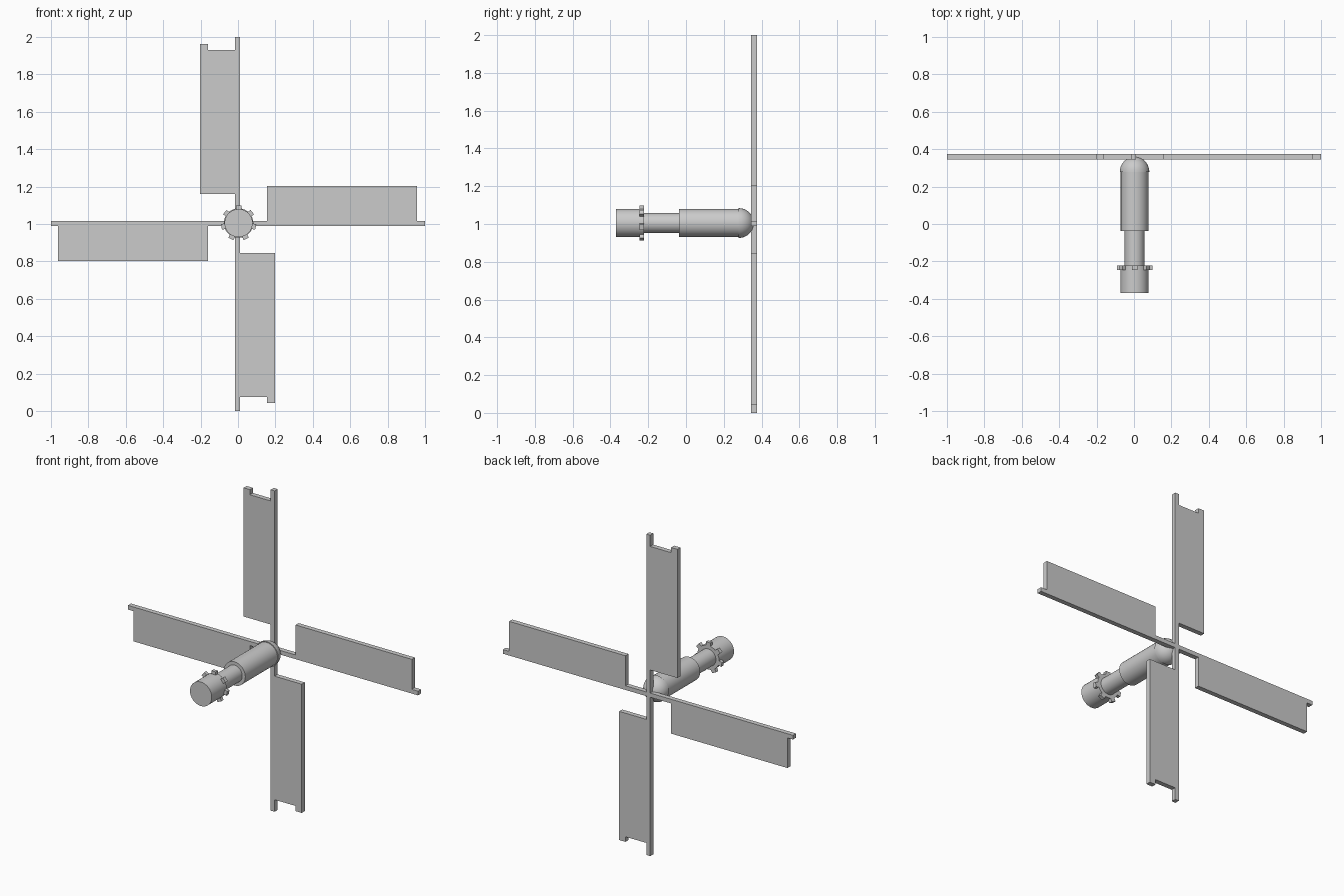
import bpy, bmesh, math
from mathutils import Matrix, Vector

if "Cube" in bpy.data.objects:
    bpy.data.objects.remove(bpy.data.objects["Cube"])

CX, CZ = 0.003, 1.005      # shaft axis
Y0, Y1 = 0.345, 0.375      # sail thickness range


def make_object(name, bm):
    bmesh.ops.recalc_face_normals(bm, faces=bm.faces)
    mesh = bpy.data.meshes.new(name)
    bm.to_mesh(mesh)
    bm.free()
    obj = bpy.data.objects.new(name, mesh)
    bpy.context.collection.objects.link(obj)
    return obj


def plate(name, outline):
    """Extrude an x-z outline through the sail thickness."""
    bm = bmesh.new()
    face = bm.faces.new([bm.verts.new((x, Y0, z)) for x, z in outline])
    ext = bmesh.ops.extrude_face_region(bm, geom=[face])
    verts = [v for v in ext["geom"] if isinstance(v, bmesh.types.BMVert)]
    bmesh.ops.translate(bm, verts=verts, vec=(0, Y1 - Y0, 0))
    return make_object(name, bm)


def rect(x0, x1, z0, z1):
    return [(x0, z0), (x1, z0), (x1, z1), (x0, z1)]


def turned(name, profile, segments=32):
    """Spin a (radius, y) profile around the shaft axis."""
    bm = bmesh.new()
    verts = [bm.verts.new((CX + r, y, CZ)) for r, y in profile]
    edges = [bm.edges.new(pair) for pair in zip(verts, verts[1:])]
    bmesh.ops.spin(bm, geom=verts + edges, cent=(CX, 0, CZ), axis=(0, 1, 0),
                   angle=2 * math.pi, steps=segments)
    bmesh.ops.remove_doubles(bm, verts=bm.verts, dist=1e-5)
    obj = make_object(name, bm)
    bpy.ops.object.select_all(action='DESELECT')
    bpy.context.view_layer.objects.active = obj
    obj.select_set(True)
    bpy.ops.object.shade_smooth_by_angle(angle=math.radians(35))
    return obj


# Crossed sail arms
plate("vertical_arm", rect(-0.016, 0.011, 0, 2))
plate("horizontal_arm", rect(-1, 1, 0.99, 1.016))

# Sail panels: the upright pair have a notched tip
plate("top_sail", [(-0.016, 1.16), (-0.016, 1.93), (-0.16, 1.93),
                   (-0.16, 1.962), (-0.203, 1.962), (-0.203, 1.16)])
plate("bottom_sail", [(0.011, 0.845), (0.011, 0.075), (0.155, 0.075),
                      (0.155, 0.043), (0.198, 0.043), (0.198, 0.845)])
plate("right_sail", rect(0.155, 0.957, 1.016, 1.203))
plate("left_sail", rect(-0.962, -0.16, 0.802, 0.99))

# Shaft sections and rounded hub
turned("front_drum", [(0, -0.37), (0.075, -0.37), (0.075, -0.223), (0, -0.223)])
turned("thin_shaft", [(0, -0.23), (0.053, -0.23), (0.053, -0.03), (0, -0.03)])
turned("thick_shaft", [(0, -0.038), (0.074, -0.038), (0.074, 0.285), (0, 0.285)])
dome = [(0.079 * math.cos(a), 0.279 + 0.08 * math.sin(a))
        for a in [i * math.pi / 20 for i in range(11)]]
turned("hub_dome", [(0, 0.279)] + dome)

# Seven gear teeth around the drum
bm = bmesh.new()
for k in range(7):
    place = (Matrix.Translation((CX, -0.234, CZ))
             @ Matrix.Rotation(k * 2 * math.pi / 7, 4, 'Y')
             @ Matrix.Translation((0, 0, 0.08))
             @ Matrix.Diagonal((0.03, 0.022, 0.028, 1)))
    bmesh.ops.create_cube(bm, size=1, matrix=place)
make_object("gear_teeth", bm)
